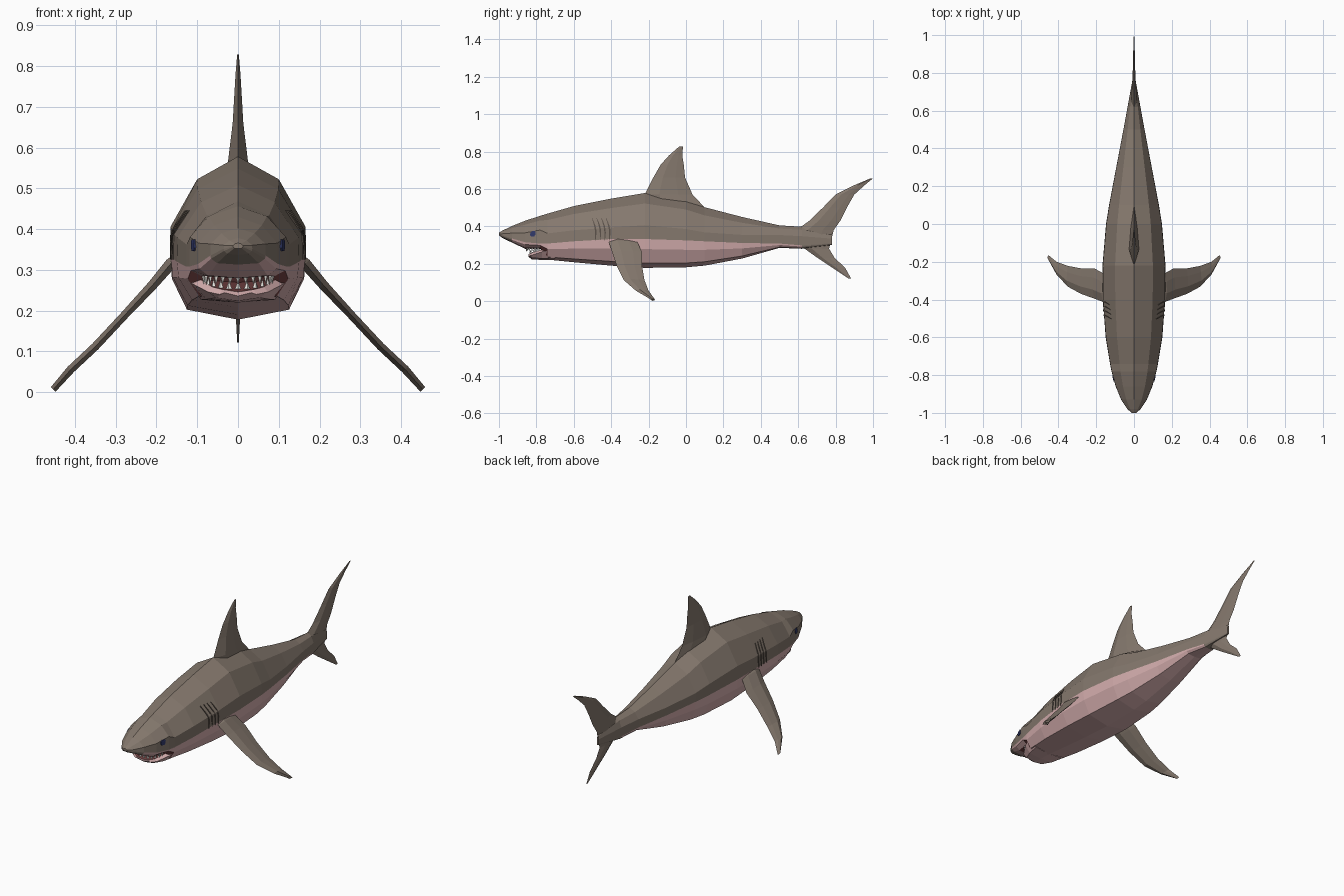
import bpy, bmesh, math
from mathutils import Vector
from mathutils.bvhtree import BVHTree

if "Cube" in bpy.data.objects:
    bpy.data.objects.remove(bpy.data.objects["Cube"])


def material(name, rgb):
    m = bpy.data.materials.new(name)
    m.diffuse_color = (*rgb, 1)
    m.use_nodes = True
    m.node_tree.nodes["Principled BSDF"].inputs["Base Color"].default_value = m.diffuse_color
    return m


SKIN = material("grey brown skin", (0.235, 0.19, 0.155))
BELLY = material("pale pink belly", (0.66, 0.42, 0.42))
MOUTH = material("dark red mouth", (0.16, 0.05, 0.05))
TOOTH = material("white tooth", (0.85, 0.83, 0.78))
EYE = material("dark blue eye", (0.03, 0.04, 0.14))
GILL = material("dark gill", (0.10, 0.08, 0.065))


def loft(name, rings, mats, rule=None):
    """Skin closed rings of equal length; rule(station, side) gives a material index."""
    bm = bmesh.new()
    vs = [[bm.verts.new(p) for p in r] for r in rings]
    n = len(rings[0])
    for i in range(len(vs) - 1):
        for j in range(n):
            k = (j + 1) % n
            f = bm.faces.new((vs[i][j], vs[i][k], vs[i + 1][k], vs[i + 1][j]))
            f.material_index = rule(i, j) if rule else 0
    bm.faces.new(vs[0])
    bm.faces.new(vs[-1])
    bmesh.ops.recalc_face_normals(bm, faces=bm.faces)
    me = bpy.data.meshes.new(name)
    bm.to_mesh(me)
    bm.free()
    for m in mats:
        me.materials.append(m)
    ob = bpy.data.objects.new(name, me)
    bpy.context.collection.objects.link(ob)
    return ob


def mirrored(half):
    """Complete a half ring whose first and last points lie on x = 0."""
    return half + [(-x, y, z) for x, y, z in half[-2:0:-1]]


# Body: y, top, bottom, half width, height of colour line
stations = [
    (-1.00, .366, .352, .012, .358), (-.98, .378, .337, .035, .352),
    (-.93, .402, .313, .068, .335), (-.86, .430, .280, .097, .315),
    (-.78, .456, .280, .119, .308), (-.74, .468, .222, .127, .308),
    (-.60, .508, .208, .150, .320), (-.40, .548, .190, .165, .332),
    (-.22, .578, .178, .167, .332), (0, .540, .181, .148, .325),
    (.10, .502, .190, .132, .320), (.30, .450, .228, .094, .311),
    (.50, .405, .285, .056, .308), (.62, .398, .280, .034, .298),
    (.78, .360, .300, .005, .310)]


def body_ring(y, top, bot, w, line):
    h, d = top - bot, line - bot
    hi = max(top - .43 * h, line + .01 * h)
    return mirrored([(0, y, top), (.6 * w, y, top - .14 * h), (.99 * w, y, hi),
                     (w, y, line), (.97 * w, y, line - .35 * d),
                     (.75 * w, y, line - .84 * d), (0, y, bot)])


def body_colour(i, j):
    seg = min(j, 11 - j)
    y = (stations[i][0] + stations[i + 1][0]) / 2
    if (i == 4 and seg >= 4) or (i == 3 and seg == 5):
        return 2
    return 1 if seg >= 3 and -.92 < y < .6 else 0


body = loft("body", [body_ring(*s) for s in stations], [SKIN, BELLY, MOUTH], body_colour)

# Lower jaw: y, top, bottom, half width
jaw = [(-.842, .252, .236, .045), (-.825, .258, .224, .074),
       (-.77, .276, .220, .108), (-.70, .285, .219, .126)]
loft("lower_jaw", [mirrored([(0, y, t - .006), (.85 * w, y, t), (w, y, t - .012),
                             (.72 * w, y, b + .008), (0, y, b)]) for y, t, b, w in jaw],
     [BELLY, MOUTH], lambda i, j: 1 if j in (0, 7) else 0)


# Teeth in two curved rows
def teeth(name, count, rx, ry, base, rise, length):
    bm = bmesh.new()
    for i in range(count):
        a = math.radians(-78 + 156 * i / (count - 1))
        c = Vector((rx * math.sin(a), -.775 - ry * math.cos(a),
                    base + rise * (1 - math.cos(a))))
        t = Vector((math.cos(a), math.sin(a), 0)) * .0075
        n = Vector((math.sin(a), -math.cos(a), 0)) * .005
        ring = [bm.verts.new(c + o) for o in (t, n, -t, -n)]
        tip = bm.verts.new(c + Vector((0, 0, length)))
        bm.faces.new(ring)
        for k in range(4):
            bm.faces.new((ring[k], ring[(k + 1) % 4], tip))
    bmesh.ops.recalc_face_normals(bm, faces=bm.faces)
    me = bpy.data.meshes.new(name)
    bm.to_mesh(me)
    bm.free()
    me.materials.append(TOOTH)
    bpy.context.collection.objects.link(bpy.data.objects.new(name, me))


teeth("upper_teeth", 13, .086, .078, .287, 0, -.023)
teeth("lower_teeth", 11, .082, .058, .253, .020, .020)


# Fins: section = x, z, leading y, trailing y, half thickness
def fin(name, sections, normal, side=1):
    rings = []
    for x, z, a, b, t in sections:
        ring = []
        for u, s in ((0, 0), (.3, 1), (.7, .6), (1, 0), (.7, -.6), (.3, -1)):
            ring.append((side * (x + normal[0] * t * s), a + (b - a) * u,
                         z + normal[1] * t * s))
        rings.append(ring)
    return loft(name, rings, [SKIN])


fin("dorsal_fin", [(0, .49, -.20, .11, .032), (0, .57, -.22, .035, .024),
                   (0, .66, -.175, -.005, .013), (0, .73, -.135, -.012, .009),
                   (0, .78, -.090, -.020, .006), (0, .828, -.035, -.016, .002)], (1, 0))
fin("tail_fin", [(0, .656, .985, .999, .002), (0, .62, .90, .955, .004),
                 (0, .57, .80, .90, .006), (0, .50, .732, .86, .008),
                 (0, .43, .66, .825, .012), (0, .38, .59, .79, .016),
                 (0, .32, .58, .775, .016), (0, .28, .635, .765, .012),
                 (0, .23, .705, .795, .008), (0, .18, .78, .85, .005),
                 (0, .122, .868, .882, .002)], (1, 0))
pectoral = [(.13, .345, -.40, -.28, .012), (.165, .315, -.412, -.26, .014),
            (.21, .262, -.395, -.235, .012), (.28, .187, -.37, -.235, .010),
            (.35, .112, -.332, -.222, .010), (.41, .056, -.268, -.20, .010),
            (.453, .007, -.185, -.165, .008)]

# Eyes and gill slits: thin plates laid on the body surface
tree = BVHTree.FromPolygons([v.co for v in body.data.vertices],
                            [p.vertices for p in body.data.polygons])


def plate(name, rows, mat, side, out):
    """rows = (y, z, half width) from bottom to top."""
    def surf(y, z):
        return tree.ray_cast(Vector((1, y, z)), Vector((-1, 0, 0)))[0].x
    rings = []
    for y, z, w in rows:
        a, b = surf(y - w, z), surf(y + w, z)
        rings.append([(side * (a + out), y - w, z), (side * (b + out), y + w, z),
                      (side * (b - .004), y + w, z), (side * (a - .004), y - w, z)])
    loft(name, rings, [mat])


for side, label in ((1, "right"), (-1, "left")):
    fin("pectoral_fin_" + label, pectoral, (.74, .67), side)
    plate("eye_" + label, [(-.82, .346, .008), (-.82, .354, .014),
                           (-.818, .366, .014), (-.816, .374, .008)], EYE, side, .004)
    for g in range(4):
        y = -.485 + .025 * g
        rows = [(y - .018 * k / 6 + .010 * math.sin(math.pi * k / 6), .325 + .02 * k,
                 .001 + .003 * math.sin(math.pi * k / 6)) for k in range(7)]
        plate(f"gill_slit_{label}_{g + 1}", rows, GILL, side, .003)
